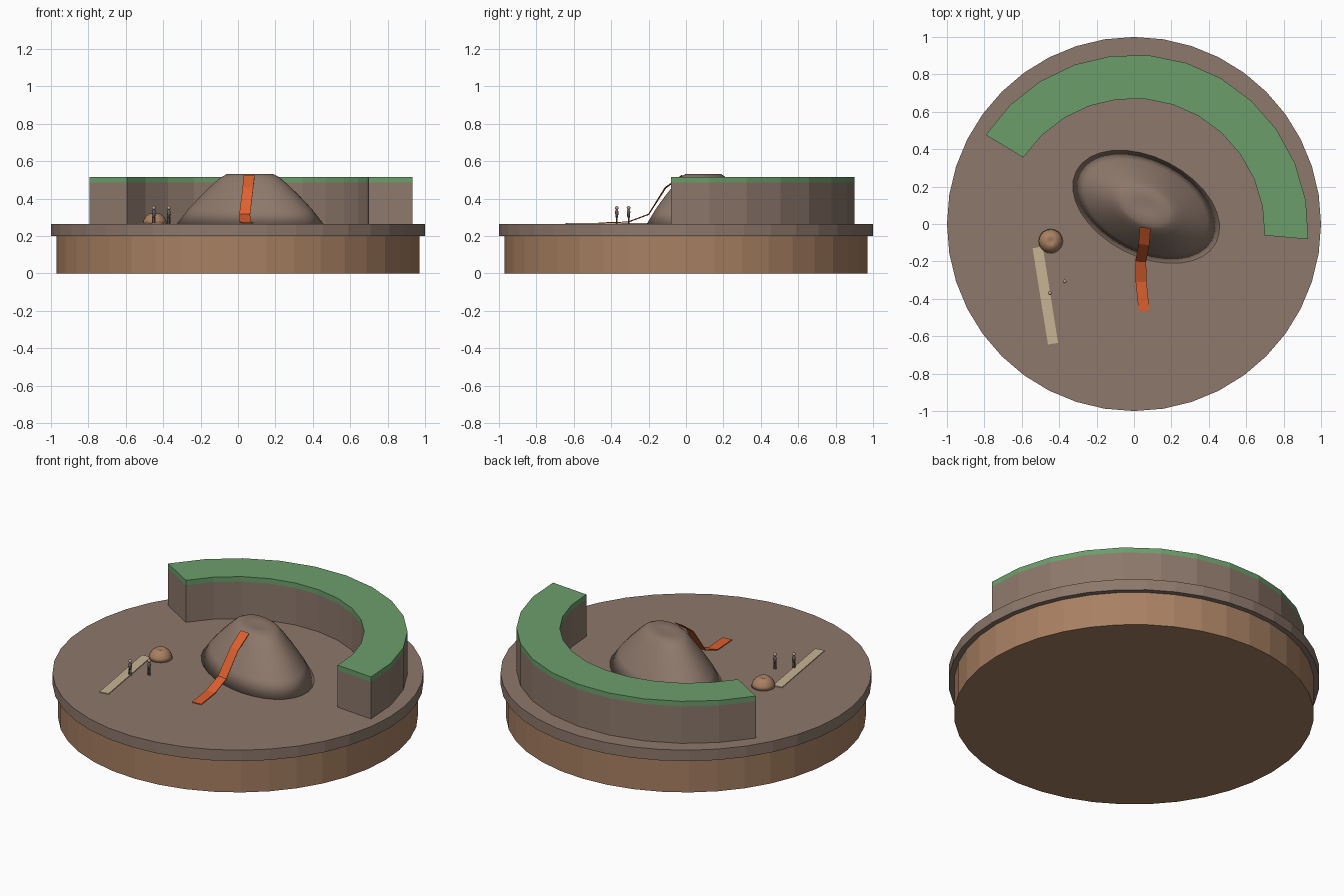
import bpy, bmesh, math
from mathutils import Vector

cube = bpy.data.objects.get("Cube")
if cube:
    bpy.data.objects.remove(cube, do_unlink=True)


def material(name, r, g, b):
    lin = [(c / 255 / 12.92) if c < 11 else ((c / 255 + 0.055) / 1.055) ** 2.4 for c in (r, g, b)]
    m = bpy.data.materials.new(name)
    m.use_nodes = True
    m.diffuse_color = (*lin, 1)
    m.node_tree.nodes["Principled BSDF"].inputs["Base Color"].default_value = (*lin, 1)
    return m


EARTH = material("earth", 141, 120, 107)
WOOD = material("warm wood", 168, 128, 98)
GREEN = material("grass green", 108, 158, 106)
ORANGE = material("orange", 222, 96, 46)
SAND = material("sand", 198, 180, 148)
SKIN = material("pale skin", 190, 165, 145)
CLOTH = material("grey cloth", 105, 95, 90)

GROUND = 0.265


def finish(name, bm, mat, smooth=False):
    bmesh.ops.recalc_face_normals(bm, faces=bm.faces[:])
    me = bpy.data.meshes.new(name)
    bm.to_mesh(me)
    bm.free()
    me.materials.append(mat)
    for p in me.polygons:
        p.use_smooth = smooth
    ob = bpy.data.objects.new(name, me)
    bpy.context.collection.objects.link(ob)
    return ob


def skin_rings(bm, rings, closed):
    """Join equal-sized vertex rings with quads and cap both ends."""
    rings = [[bm.verts.new(p) for p in ring] for ring in rings]
    for a, b in zip(rings, rings[1:]):
        n = len(a)
        for i in range(n):
            bm.faces.new((a[i], a[(i + 1) % n], b[(i + 1) % n], b[i]))
    if closed:
        bm.faces.new(rings[0])
        bm.faces.new(rings[-1])


def lathe(name, profile, mat, centre=(0, 0), radii=(1, 1), turn=0, sides=40, smooth=False):
    """Revolve (radius, height) pairs around an oval, optionally turned."""
    rings = []
    c, s = math.cos(turn), math.sin(turn)
    for r, z in profile:
        ring = []
        for i in range(sides):
            a = 2 * math.pi * i / sides
            u, v = radii[0] * r * math.cos(a), radii[1] * r * math.sin(a)
            ring.append((centre[0] + u * c - v * s, centre[1] + u * s + v * c, z))
        rings.append(ring)
    bm = bmesh.new()
    skin_rings(bm, rings, True)
    return finish(name, bm, mat, smooth)


def arc_wall(name, z0, z1, mat, segments=12):
    """Curved wall whose radius grows slightly towards its ends."""
    rings = []
    for i in range(segments + 1):
        deg = 149 - 154 * i / segments
        mid = 0.788 + 0.025 * ((deg - 80) / 77) ** 2
        d = Vector((math.cos(math.radians(deg)), math.sin(math.radians(deg)), 0))
        rings.append([d * (mid + w) + Vector((0, 0, z))
                      for w, z in ((-0.117, z0), (0.117, z0), (0.117, z1), (-0.117, z1))])
    bm = bmesh.new()
    skin_rings(bm, rings, True)
    return finish(name, bm, mat)


def ribbon(name, path, width, thick, mat):
    """Thin strip following a path, level across its width."""
    pts = [Vector(p) for p in path]
    rings = []
    for i, p in enumerate(pts):
        t = pts[min(i + 1, len(pts) - 1)] - pts[max(i - 1, 0)]
        side = Vector((t.y, -t.x, 0)).normalized() * width / 2
        down = Vector((0, 0, -thick))
        rings.append([p - side, p + side, p + side + down, p - side + down])
    bm = bmesh.new()
    skin_rings(bm, rings, True)
    return finish(name, bm, mat)


# Round plinth and ground disc
lathe("plinth", [(0.97, 0), (0.97, 0.2)], WOOD)
lathe("ground_disc", [(1, 0.2), (1, GROUND)], EARTH)

# Curved bank with a grass cap
arc_wall("curved_bank", GROUND, 0.485, EARTH)
arc_wall("grass_cap", 0.485, 0.515, GREEN)

# Large oval mound
lathe("large_mound",
      [(1, GROUND), (0.84, 0.345), (0.66, 0.42), (0.5, 0.48), (0.4, 0.514),
       (0.32, 0.53), (0.15, 0.528), (0.02, 0.525)],
      EARTH, (0.065, 0.092), (0.42, 0.264), math.radians(-27), 32, True)

# Orange slide running down the mound
ribbon("slide", [(0.06, -0.02, 0.527), (0.053, -0.11, 0.46), (0.036, -0.2, 0.318),
                 (0.038, -0.31, 0.277), (0.054, -0.465, 0.272)], 0.058, 0.005, ORANGE)

# Small mound with a dimpled top
lathe("small_mound",
      [(0.065, GROUND), (0.061, 0.285), (0.048, 0.305), (0.03, 0.319), (0.018, 0.319), (0.004, 0.314)],
      WOOD, (-0.445, -0.092), sides=20, smooth=True)

# Flat sand path
ribbon("sand_path", [(-0.515, -0.125, GROUND + 0.005), (-0.433, -0.64, GROUND + 0.005)], 0.055, 0.005, SAND)

# Two standing people
for n, (x, y) in enumerate(((-0.45, -0.37), (-0.37, -0.307)), 1):
    for label, sx in (("left", 1), ("right", -1)):
        lathe(f"person_{n}_{label}_leg", [(0.004, GROUND), (0.004, 0.305)], CLOTH,
              (x + sx * 0.005, y), sides=8)
    lathe(f"person_{n}_torso", [(0.007, 0.3), (0.01, 0.33), (0.004, 0.342)], CLOTH,
          (x, y), sides=10, smooth=True)
    bm = bmesh.new()
    bmesh.ops.create_uvsphere(bm, u_segments=12, v_segments=8, radius=0.01)
    bmesh.ops.translate(bm, verts=bm.verts[:], vec=(x, y, 0.35))
    finish(f"person_{n}_head", bm, SKIN, True)
